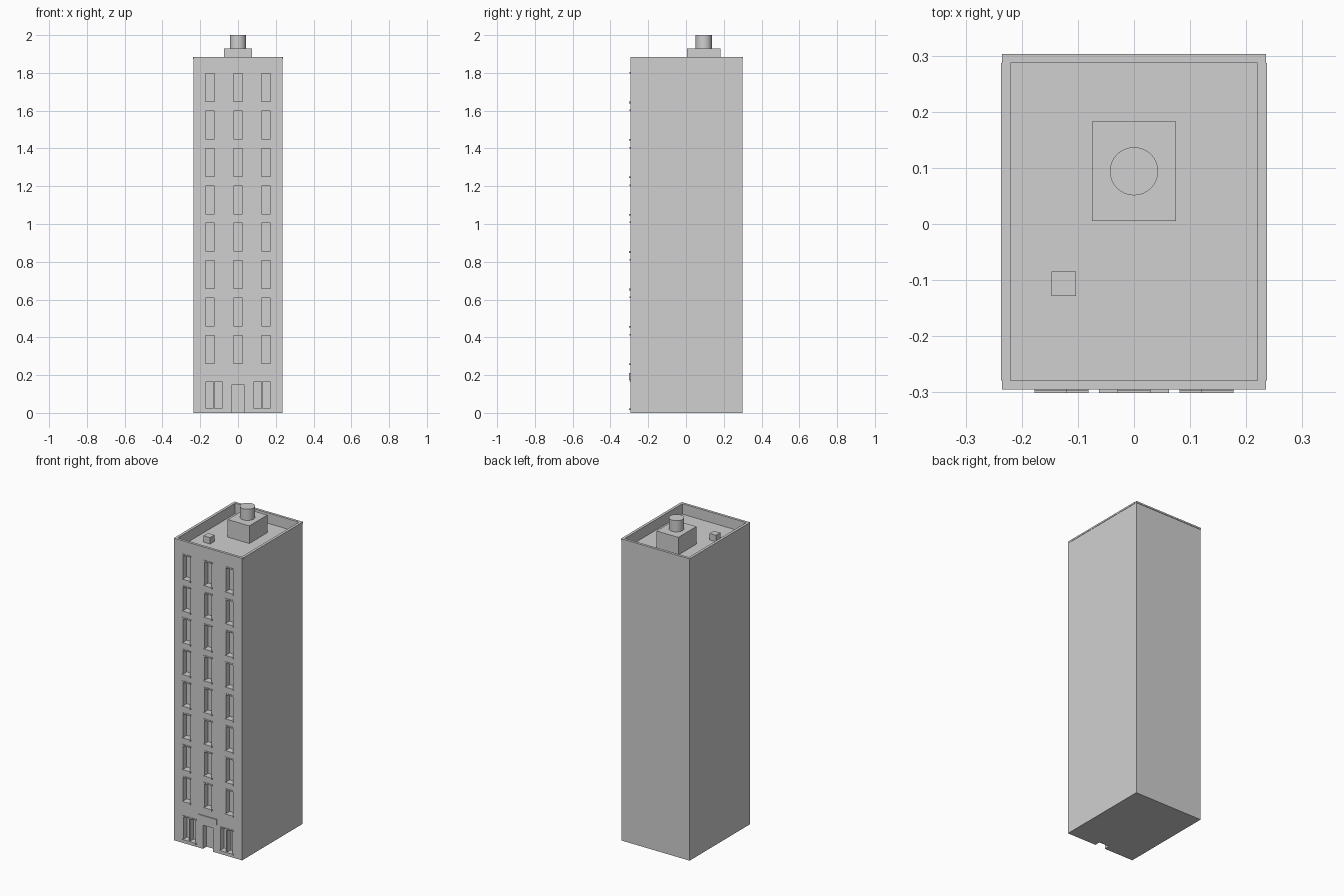
import bpy
import bmesh
from mathutils import Matrix, Vector

if "Cube" in bpy.data.objects:
    bpy.data.objects.remove(bpy.data.objects["Cube"], do_unlink=True)

# One plain colour for the whole building
grey = bpy.data.materials.new("light_grey")
grey.use_nodes = True
grey.diffuse_color = (0.63, 0.63, 0.63, 1)
grey.node_tree.nodes["Principled BSDF"].inputs["Base Color"].default_value = grey.diffuse_color


def boxes(name, bounds):
    """One object made of boxes, each given as x, y and z ranges."""
    bm = bmesh.new()
    for ranges in bounds:
        centre = Vector([(a + b) / 2 for a, b in ranges])
        size = [b - a for a, b in ranges]
        bmesh.ops.create_cube(bm, size=1, matrix=Matrix.Translation(centre) @ Matrix.Diagonal((*size, 1)))
    mesh = bpy.data.meshes.new(name)
    bm.to_mesh(mesh)
    bm.free()
    mesh.materials.append(grey)
    obj = bpy.data.objects.new(name, mesh)
    bpy.context.collection.objects.link(obj)
    return obj


FRONT, BACK, HALF = -0.295, 0.300, 0.235
WALL_TOP, TOP, ROOF = 1.875, 1.885, 1.82
IN_X, IN_FRONT, IN_BACK = 0.22, -0.279, 0.287
recess = (FRONT - 0.02, FRONT + 0.035)

# Upper windows, with their sills and lintels
openings, sills, lintels = [], [], []
for row in range(8):
    z = 0.262 + row * 0.198
    for x in (-0.148, 0, 0.148):
        openings.append(((x - 0.024, x + 0.024), recess, (z, z + 0.148)))
        sills.append(((x - 0.029, x + 0.029), (FRONT - 0.006, FRONT + 0.005), (z - 0.009, z)))
        lintels.append(((x - 0.029, x + 0.029), (FRONT - 0.003, FRONT + 0.005), (z + 0.148, z + 0.156)))

# Ground floor double windows
for x in (-0.128, 0.128):
    for side in (-1, 1):
        a, b = sorted((x + side * 0.004, x + side * 0.042))
        openings.append(((a, b), recess, (0.024, 0.165)))
    sills.append(((x - 0.047, x + 0.047), (FRONT - 0.006, FRONT + 0.005), (0.015, 0.024)))
    lintels.append(((x - 0.047, x + 0.047), (FRONT - 0.003, FRONT + 0.005), (0.165, 0.172)))

# Doorway and sunken roof
openings.append(((-0.035, 0.035), recess, (-0.05, 0.147)))
openings.append(((-IN_X, IN_X), (IN_FRONT, IN_BACK), (ROOF, TOP + 0.1)))

# Tower with all openings cut out
tower = boxes("tower", [((-HALF, HALF), (FRONT, BACK), (0, WALL_TOP))])
cutter = boxes("opening_cutter", openings)
cutter.hide_render = True
cut = tower.modifiers.new("openings", "BOOLEAN")
cut.operation = "DIFFERENCE"
cut.solver = "EXACT"
cut.object = cutter
bpy.context.view_layer.update()
graph = bpy.context.evaluated_depsgraph_get()
carved = bpy.data.meshes.new_from_object(tower.evaluated_get(graph))
tower.modifiers.clear()
tower.data = carved
bpy.data.objects.remove(cutter, do_unlink=True)

boxes("window_sills", sills)
boxes("window_lintels", lintels)
boxes("door_plaque", [((-0.062, 0.062), (FRONT - 0.006, FRONT + 0.005), (0.175, 0.21))])

# Parapet coping, slightly proud at the sides and back
coping_z = (WALL_TOP, TOP)
boxes("parapet_coping", [
    ((-HALF, HALF), (FRONT, IN_FRONT), coping_z),
    ((-HALF, HALF), (IN_BACK, BACK + 0.003), coping_z),
    ((-HALF - 0.002, -IN_X), (IN_FRONT, IN_BACK), coping_z),
    ((IN_X, HALF + 0.002), (IN_FRONT, IN_BACK), coping_z),
])

# Rooftop housing, small vent and round tank
boxes("roof_housing", [((-0.075, 0.075), (0.005, 0.183), (ROOF, 1.93))])
boxes("roof_vent", [((-0.147, -0.103), (-0.128, -0.085), (ROOF, ROOF + 0.04))])
bpy.ops.mesh.primitive_cylinder_add(vertices=32, radius=0.043, depth=0.07, location=(0, 0.094, 1.965))
tank = bpy.context.object
tank.name = "roof_tank"
tank.data.materials.append(grey)
bpy.ops.object.shade_smooth_by_angle()
